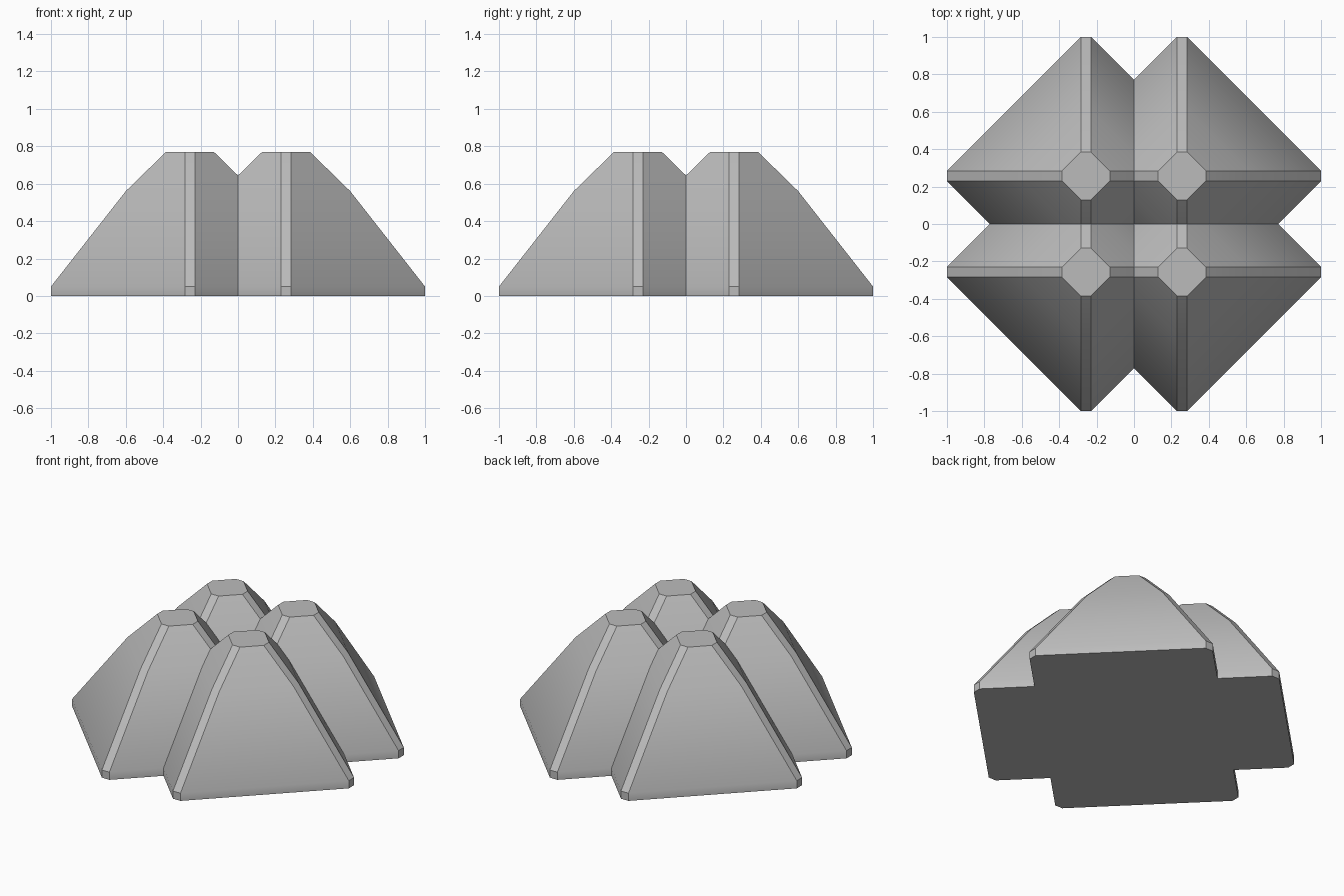
import bpy
import bmesh
import math

if "Cube" in bpy.data.objects:
    bpy.data.objects.remove(bpy.data.objects["Cube"], do_unlink=True)

OFFSET = 0.257      # mound centre on each axis
HALF_CHAMFER = 0.027  # half width of the cut corner strips
PROFILE = [(0.743, 0.0), (0.743, 0.05), (0.343, 0.56), (0.128, 0.77)]  # corner reach, height

grey = bpy.data.materials.new("light grey")
grey.use_nodes = True
colour = (0.5, 0.5, 0.5, 1.0)
grey.diffuse_color = colour
grey.node_tree.nodes["Principled BSDF"].inputs["Base Color"].default_value = colour


def octagon(reach, z):
    """Diamond outline with its four corners cut off."""
    points = []
    for quarter in range(4):
        c, s = round(math.cos(quarter * math.pi / 2)), round(math.sin(quarter * math.pi / 2))
        for side in (-HALF_CHAMFER, HALF_CHAMFER):
            points.append((c * reach - s * side, s * reach + c * side, z))
    return points


def mound(name, x, y):
    bm = bmesh.new()
    rings = [[bm.verts.new(p) for p in octagon(r, z)] for r, z in PROFILE]
    # Sloped sides
    for low, high in zip(rings, rings[1:]):
        for i in range(8):
            j = (i + 1) % 8
            bm.faces.new((low[i], low[j], high[j], high[i]))
    # Flat base and top
    bm.faces.new(reversed(rings[0]))
    bm.faces.new(rings[-1])
    mesh = bpy.data.meshes.new(name)
    bm.to_mesh(mesh)
    bm.free()
    mesh.materials.append(grey)
    obj = bpy.data.objects.new(name, mesh)
    obj.location = (x, y, 0)
    bpy.context.collection.objects.link(obj)
    return obj


# Four overlapping mounds
bpy.ops.object.select_all(action="DESELECT")
for y_name, y in (("front", -OFFSET), ("back", OFFSET)):
    for x_name, x in (("left", OFFSET), ("right", -OFFSET)):
        obj = mound(f"{y_name}_{x_name}_mound", x, y)
        obj.select_set(True)
        bpy.context.view_layer.objects.active = obj

# Soft flanks, crisp corner strips and tops
bpy.ops.object.shade_smooth_by_angle(angle=math.radians(32))
